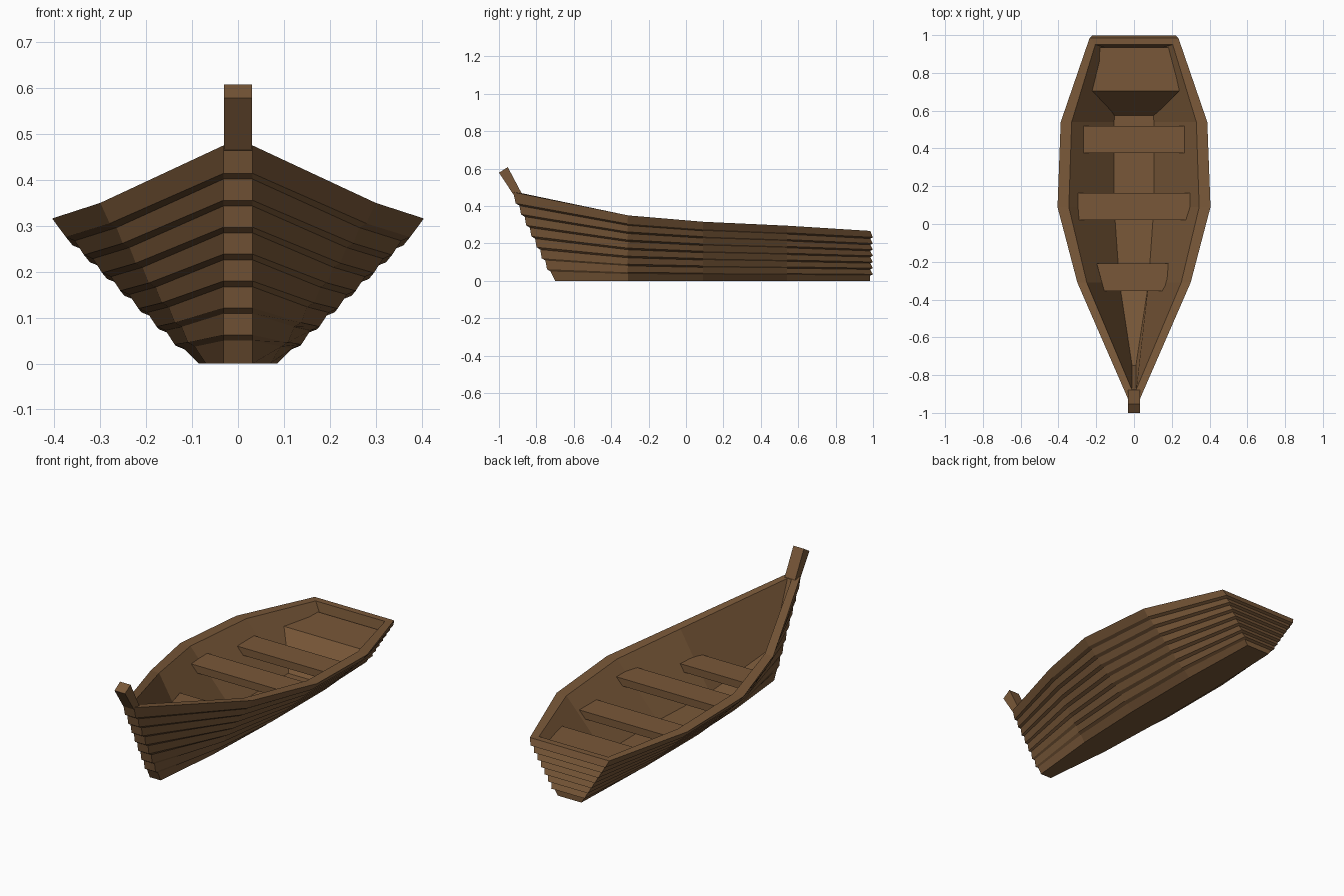
import bpy, bmesh

if "Cube" in bpy.data.objects:
    bpy.data.objects.remove(bpy.data.objects["Cube"])

wood = bpy.data.materials.new("brown wood")
wood.diffuse_color = (0.19, 0.097, 0.04, 1)
wood.use_nodes = True
wood.node_tree.nodes["Principled BSDF"].inputs["Base Color"].default_value = wood.diffuse_color


def finish(name, bm):
    bmesh.ops.recalc_face_normals(bm, faces=bm.faces)
    me = bpy.data.meshes.new(name)
    bm.to_mesh(me)
    bm.free()
    me.materials.append(wood)
    ob = bpy.data.objects.new(name, me)
    bpy.context.collection.objects.link(ob)
    return ob


def solid(name, lower, upper):
    """Closed solid between two matching loops of points."""
    bm = bmesh.new()
    a = [bm.verts.new(p) for p in lower]
    b = [bm.verts.new(p) for p in upper]
    n = len(a)
    bm.faces.new(a)
    bm.faces.new(b)
    for i in range(n):
        j = (i + 1) % n
        bm.faces.new((a[i], a[j], b[j], b[i]))
    return finish(name, bm)


# half outlines from bow to stern: (x, y, z)
keel = [(.032, -.70, 0), (.07, -.31, 0), (.085, .09, 0), (.085, .54, 0), (.07, .985, 0)]
sheer = [(.032, -.925, .475), (.30, -.31, .35), (.405, .09, .316), (.388, .54, .295), (.235, .985, .267)]
inner_rim = [(.012, -.875, .468), (.25, -.31, .35), (.345, .09, .316), (.33, .54, .295), (.205, .95, .267)]
floor = [(.01, -.75, .15), (.077, -.31, .055), (.105, .09, .05), (.105, .54, .05), (.09, .915, .05)]
# outward overhang of each plank's lower edge
lap = [(0, -.014), (.009, -.004), (.011, 0), (.011, 0), (.007, .014)]


def level(t, out):
    pts = []
    for k, s, o in zip(keel, sheer, lap):
        p = [a + (b - a) * t for a, b in zip(k, s)]
        pts.append((p[0] + o[0] * out, p[1] + o[1] * out, p[2]))
    return pts


# hull: lapped planks outside, flat rim, plain wall and floor inside
rows = [keel]
for k in range(7):
    t = .105 + k * .1235
    rows += [level(t, 0), level(t + .026, 1)]
rows += [sheer, inner_rim, floor]

bm = bmesh.new()
rings = []
for row in rows:
    right = [bm.verts.new(p) for p in row]
    left = [bm.verts.new((-x, y, z)) for x, y, z in row]
    rings.append((right, left))
for (r0, l0), (r1, l1) in zip(rings, rings[1:]):
    a, b = r0 + l0[::-1], r1 + l1[::-1]
    for i in range(len(a)):
        j = (i + 1) % len(a)
        bm.faces.new((a[i], a[j], b[j], b[i]))
for r, l in (rings[0], rings[-1]):
    for i in range(4):
        bm.faces.new((r[i], r[i + 1], l[i + 1], l[i]))
finish("hull", bm)

# raised stem head at the bow
w = .031
stem = [(-.925, .465), (-1.0, .578), (-.953, .608), (-.872, .455)]
solid("stem_head", [(-w, y, z) for y, z in stem], [(w, y, z) for y, z in stem])


# rowing benches: ends slope with the hull sides
def bench(name, y0, y1, w0, w1, z, thick=.04):
    def loop(d, h):
        return [(-w0 + d, y0, h), (w0 - d, y0, h), (w1 - d, y1, h), (-w1 + d, y1, h)]
    solid(name, loop(thick * .85, z - thick), loop(0, z))


bench("front_seat", -.355, -.21, .157, .197, .22)
bench("middle_seat", .02, .165, .302, .309, .262)
bench("rear_seat", .375, .52, .267, .273, .228)

# boxed stern seat with a sloping front
top = [(-.24, .705, .22), (.24, .705, .22), (.19, .935, .22), (-.19, .935, .22)]
base = [(-.105, .57, .045), (.105, .57, .045), (.09, .92, .045), (-.09, .92, .045)]
solid("stern_seat", base, top)
